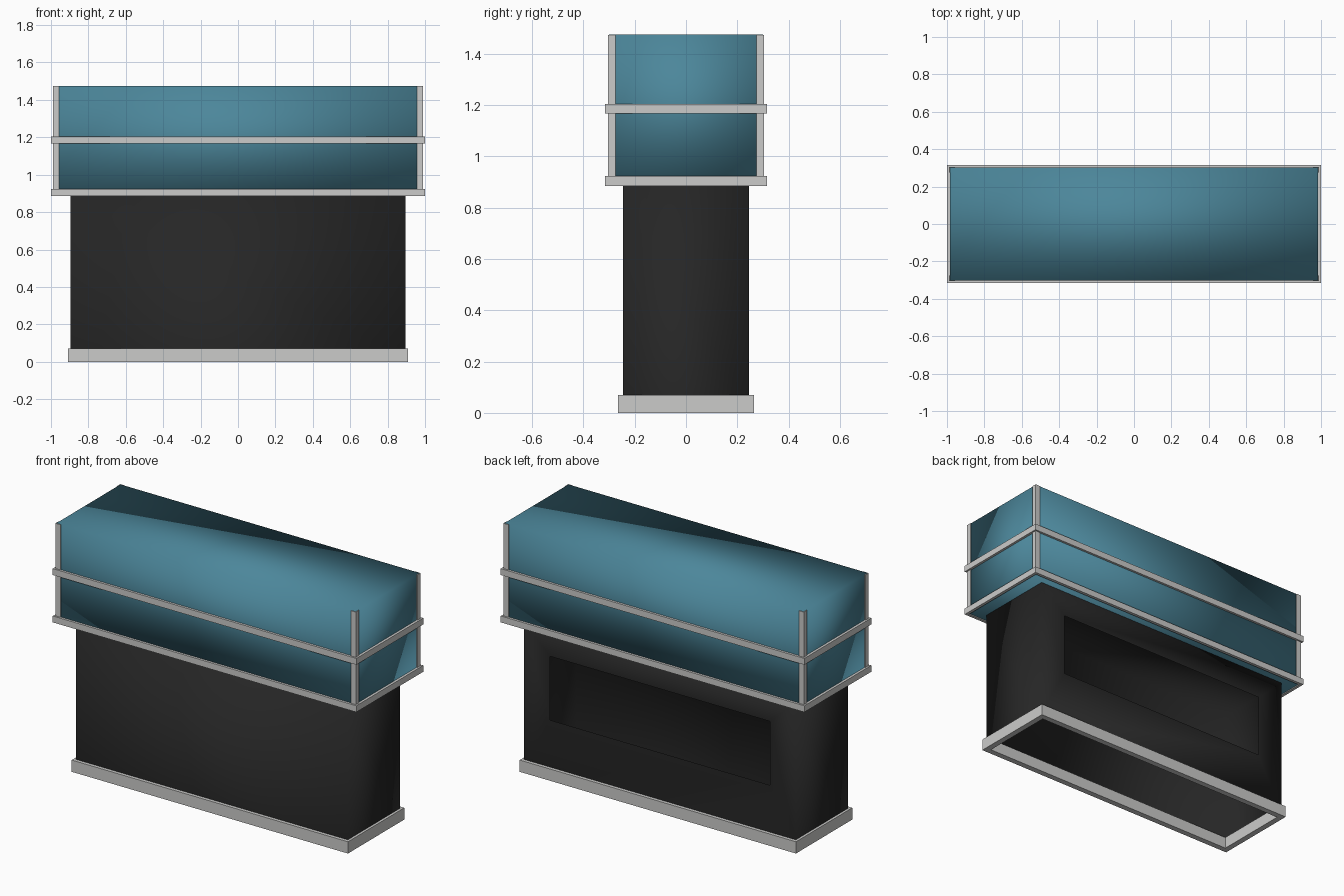
import bpy, bmesh

if "Cube" in bpy.data.objects:
    bpy.data.objects.remove(bpy.data.objects["Cube"])


def material(name, rgb):
    m = bpy.data.materials.new(name)
    m.diffuse_color = (*rgb, 1)
    m.use_nodes = True
    m.node_tree.nodes["Principled BSDF"].inputs["Base Color"].default_value = m.diffuse_color
    return m


TEAL = material("teal_water", (0.072, 0.24, 0.325))
BLACK = material("cabinet_black", (0.019, 0.019, 0.019))
GREY = material("light_grey_trim", (0.60, 0.60, 0.59))


def finish(bm, name, mat, smooth=False):
    me = bpy.data.meshes.new(name)
    for f in bm.faces:
        f.smooth = smooth
    bm.to_mesh(me)
    bm.free()
    me.materials.append(mat)
    ob = bpy.data.objects.new(name, me)
    bpy.context.collection.objects.link(ob)
    return ob


def box_mesh(x0, x1, y0, y1, z0, z1):
    bm = bmesh.new()
    bmesh.ops.create_cube(bm, size=1)
    for v in bm.verts:
        v.co = (x1 if v.co.x > 0 else x0,
                y1 if v.co.y > 0 else y0,
                z1 if v.co.z > 0 else z0)
    return bm


def ring(name, hx, hy, t, z0, z1):
    """Rectangular hollow frame of wall thickness t."""
    bm = bmesh.new()
    signs = ((-1, -1), (1, -1), (1, 1), (-1, 1))
    loops = [[bm.verts.new((sx * (hx - d), sy * (hy - d), z)) for sx, sy in signs]
             for d, z in ((0, z0), (0, z1), (t, z1), (t, z0))]
    for k in range(4):
        a, b = loops[k], loops[(k + 1) % 4]
        for i in range(4):
            j = (i + 1) % 4
            bm.faces.new((a[i], a[j], b[j], b[i]))
    bmesh.ops.recalc_face_normals(bm, faces=bm.faces)
    return finish(bm, name, GREY)


# Tank: closed, softly shaded box
finish(box_mesh(-0.985, 0.985, -0.301, 0.301, 0.89, 1.475), "tank", TEAL, True)

# Cabinet: thin shell, open underneath, with an opening in the back
bm = box_mesh(-0.895, 0.895, -0.245, 0.245, 0.03, 0.888)
bm.normal_update()
bottom = [f for f in bm.faces if f.normal.z < -0.9]
back = [f for f in bm.faces if f.normal.y > 0.9]
bmesh.ops.delete(bm, geom=bottom, context='FACES_ONLY')
bmesh.ops.inset_region(bm, faces=back, thickness=0.1, use_boundary=True)
for v in back[0].verts:
    v.co.x = 0.725 if v.co.x > 0 else -0.725
    v.co.z = 0.73 if v.co.z > 0.45 else 0.35
bmesh.ops.delete(bm, geom=back, context='FACES')
finish(bm, "cabinet", BLACK, True)

# Trim frames
ring("base_frame", 0.91, 0.265, 0.035, 0.0, 0.07)
ring("tank_lower_frame", 1.0, 0.315, 0.018, 0.885, 0.923)
ring("tank_middle_frame", 1.0, 0.315, 0.018, 1.167, 1.205)

# Corner posts
for sx, ns in ((-1, "left"), (1, "right")):
    for sy, nd in ((-1, "front"), (1, "back")):
        xs = sorted((sx * 0.957, sx * 0.99))
        ys = sorted((sy * 0.275, sy * 0.305))
        finish(box_mesh(*xs, *ys, 0.90, 1.474), f"{nd}_{ns}_post", GREY)
